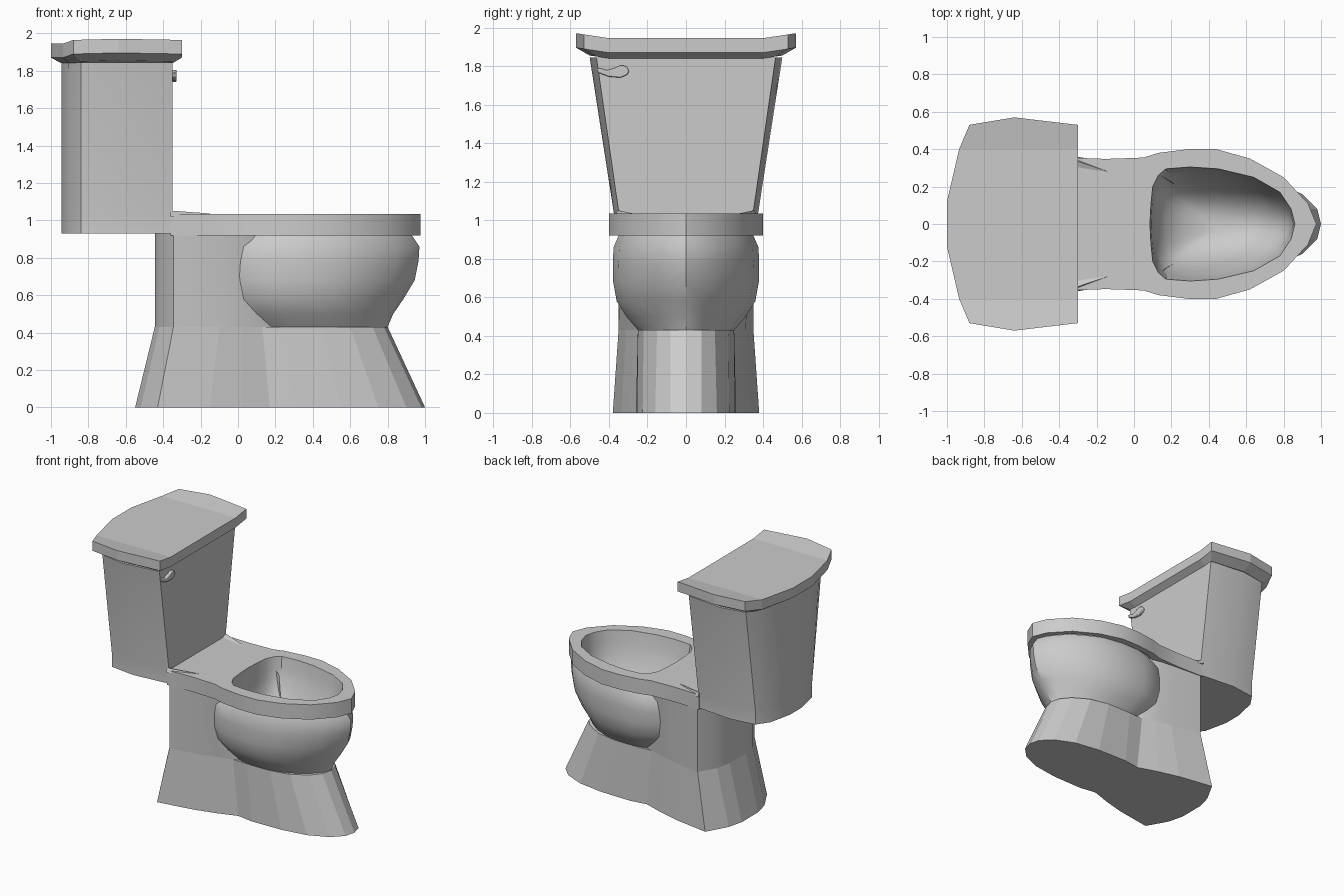
import bpy, bmesh
from mathutils import Vector

if "Cube" in bpy.data.objects:
    bpy.data.objects.remove(bpy.data.objects["Cube"])


def finish(name, bm, smooth=None):
    bmesh.ops.recalc_face_normals(bm, faces=bm.faces)
    me = bpy.data.meshes.new(name)
    bm.to_mesh(me)
    bm.free()
    ob = bpy.data.objects.new(name, me)
    bpy.context.collection.objects.link(ob)
    if smooth:
        bpy.ops.object.select_all(action='DESELECT')
        ob.select_set(True)
        bpy.context.view_layer.objects.active = ob
        bpy.ops.object.shade_smooth_by_angle(angle=smooth)
    return ob


def mirrored(half, z):
    """Half outline (y >= 0) to a full ring, symmetric about y = 0."""
    back = [(x, -y) for x, y in reversed(half) if y > 0]
    return [(x, y, z) for x, y in half + back]


def loft(rings, closed=True, cap_start=False, cap_end=False):
    bm = bmesh.new()
    vs = [[bm.verts.new(p) for p in r] for r in rings]
    n = len(rings[0])
    for a, b in zip(vs, vs[1:]):
        for i in range(n if closed else n - 1):
            j = (i + 1) % n
            bm.faces.new((a[i], a[j], b[j], b[i]))
    if cap_start:
        bm.faces.new(vs[0])
    if cap_end:
        bm.faces.new(vs[-1])
    return bm


def scaled(half, sx, sy, cx=0.0):
    return [(cx + (x - cx) * sx, y * sy) for x, y in half]


# Tank, tapering downward in y only
tank_half = [(-.35, 0), (-.35, .465), (-.64, .5), (-.84, .465),
             (-.905, .34), (-.945, .1), (-.945, 0)]
low = scaled(tank_half, 1, .75)
finish("tank", loft([mirrored(low, .93), mirrored(low, 1.04),
                     mirrored(tank_half, 1.845)], True, True, True), .5)

# Lid with ends that curl upward
lid_half = [(-.3, 0), (-.3, .53), (-.64, .57), (-.88, .53),
            (-.935, .4), (-1, .12), (-1, 0)]
bm = loft([mirrored(tank_half, 1.84), mirrored(lid_half, 1.87),
           mirrored(lid_half, 1.945)], True, True, True)
for s in (-1, 1):
    bmesh.ops.bisect_plane(bm, geom=bm.verts[:] + bm.edges[:] + bm.faces[:],
                           plane_co=(0, .4 * s, 0), plane_no=(0, 1, 0), dist=1e-5)
for v in bm.verts:
    v.co.z += .15 * max(0, abs(v.co.y) - .4)
finish("tank_lid", bm)

# Rim slab and bowl interior
outer = [(-.36, 0), (-.36, .355), (-.15, .348), (.05, .355), (.13, .38), (.29, .4),
         (.44, .4), (.62, .35), (.8, .25), (.93, .11), (.975, 0)]
inner = [(.085, 0), (.09, .1), (.1, .2), (.13, .26), (.17, .295), (.3, .305),
         (.45, .295), (.64, .25), (.78, .17), (.84, .08), (.86, 0)]
under = [((a + c) / 2, (b + d) / 2) for (a, b), (c, d) in zip(outer, inner)]
rings = [mirrored(under, .92), mirrored(outer, .92), mirrored(outer, 1.035),
         mirrored(inner, 1.035)]
for z, sx, sy in [(.95, .98, .96), (.88, .97, .9), (.78, .93, .78),
                  (.68, .78, .62), (.61, .5, .4), (.58, .2, .18)]:
    rings.append(mirrored(scaled(inner, sx, sy, .45), z))
finish("rim_and_basin", loft(rings, cap_end=True), .6)

# Bowl belly: an open shell whose back merges into the column
plan = [(0, .8), (.1, .94), (.22, 1), (.4, 1), (.58, .92), (.75, .72),
        (.88, .46), (.96, .22), (1, 0)]
rings = []
for z, x0, x1, w in [(.43, .13, .8, .25), (.5, .08, .83, .31), (.58, .03, .885, .36),
                     (.68, .01, .945, .378), (.78, .005, .965, .38),
                     (.86, .01, .97, .376), (.92, .07, .93, .35)]:
    rings.append(mirrored([(x0 + (x1 - x0) * t, w * y) for t, y in plan], z))
finish("bowl", loft(rings, closed=False), .7)

# Column behind the bowl, open toward the bowl
rear = [(-.445, .1), (-.42, .22), (-.345, .35)]
rings = []
for z, side in [(.43, [(-.1, .31), (.02, .275), (.13, .245), (.25, .2)]),
                (.93, [(-.1, .335), (0, .325), (.07, .31), (.2, .22)])]:
    half = list(reversed(rear + side))
    rings.append(mirrored(half, z))
finish("rear_column", loft(rings, closed=False), .4)

# Flared foot
top = [(-.445, 0)] + rear + [(-.1, .31), (.02, .275), (.13, .245), (.25, .25),
                             (.45, .25), (.6, .22), (.72, .15), (.78, .08), (.8, 0)]
base = [(-.55, 0), (-.55, .1), (-.52, .22), (-.43, .38), (-.15, .335), (.02, .29),
        (.17, .24), (.3, .26), (.55, .255), (.75, .225), (.9, .16), (.98, .08), (1, 0)]
finish("foot", loft([mirrored(base, 0), mirrored(top, .43)], True, True, True))

# Small fillets where the tank meets the rim
for s, name in ((1, "fillet_left"), (-1, "fillet_right")):
    bm = bmesh.new()
    v = [bm.verts.new((x, y * s, z)) for x, y, z in
         [(-.36, .37, 1.02), (-.36, .355, 1.052), (-.14, .28, 1.036), (-.36, .3, 1.03)]]
    for f in ((0, 1, 2), (1, 3, 2), (0, 2, 3), (0, 3, 1)):
        bm.faces.new([v[i] for i in f])
    finish(name, bm)

# Flush handle
lever = [(-.465, 1.79), (-.455, 1.765), (-.4, 1.745), (-.34, 1.74), (-.305, 1.755),
         (-.295, 1.775), (-.31, 1.8), (-.34, 1.805), (-.37, 1.79), (-.41, 1.778),
         (-.44, 1.787)]
ob = finish("flush_handle", loft([[(x, y, z) for y, z in lever] for x in (-.352, -.328)],
                                 True, True, True), .6)
bev = ob.modifiers.new("round", 'BEVEL')
bev.width = .006
bev.segments = 2
